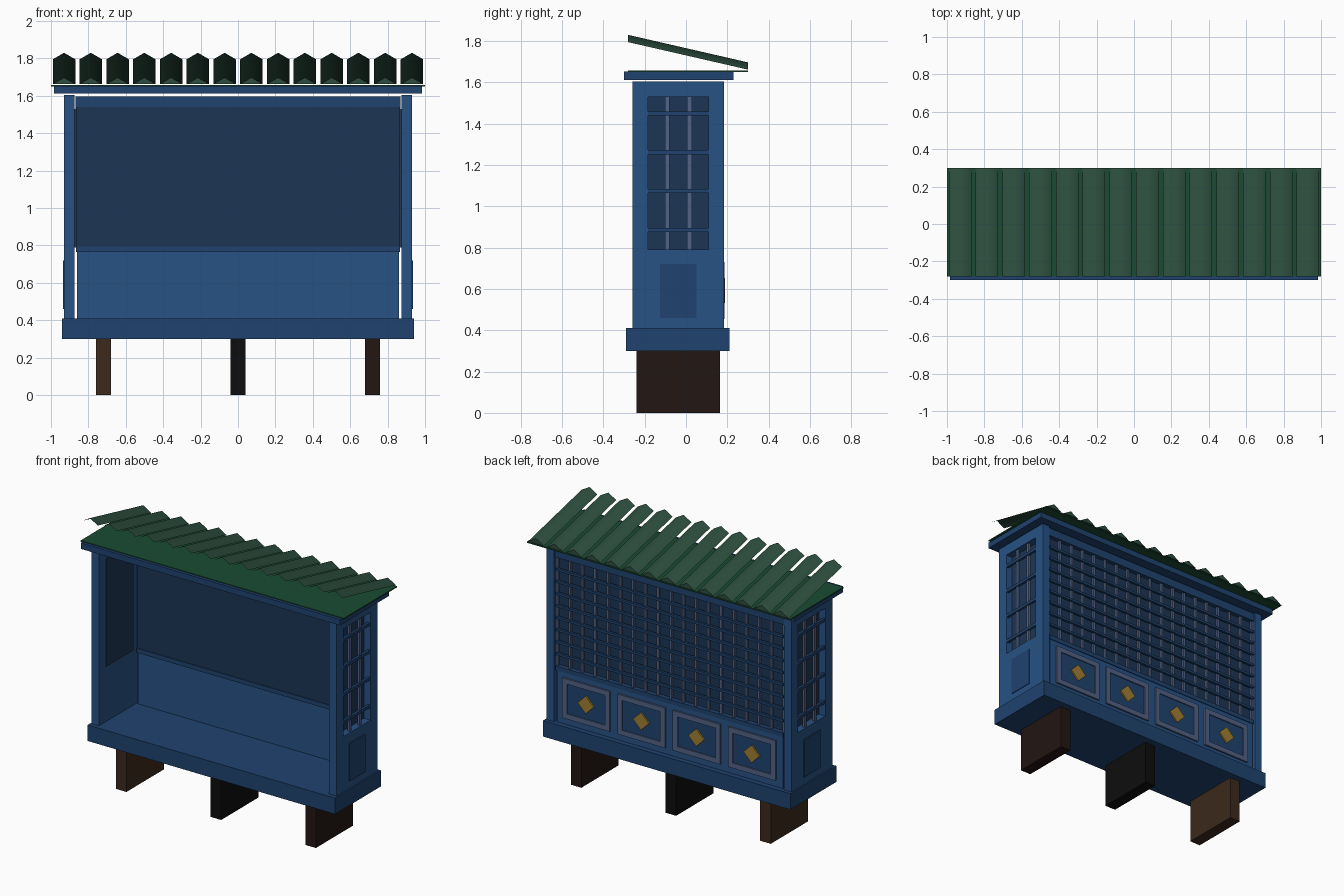
import bpy, bmesh, math
from mathutils import Vector

if "Cube" in bpy.data.objects:
    bpy.data.objects.remove(bpy.data.objects["Cube"])


def material(name, rgb):
    m = bpy.data.materials.new(name)
    m.diffuse_color = (*rgb, 1)
    m.use_nodes = True
    m.node_tree.nodes["Principled BSDF"].inputs["Base Color"].default_value = m.diffuse_color
    return m


BLUE = material("blue", (0.020, 0.085, 0.235))
DEEP = material("deep_blue", (0.014, 0.056, 0.16))
PANE = material("pane_blue", (0.012, 0.036, 0.09))
GREY = material("grey_blue", (0.085, 0.125, 0.24))
GREEN = material("dark_green", (0.010, 0.070, 0.033))
TILE = material("tile_green", (0.025, 0.075, 0.048))
GOLD = material("gold", (0.35, 0.21, 0.03))
WOODS = [material("brown_wood", (0.045, 0.022, 0.012)),
         material("black_wood", (0.004, 0.004, 0.004)),
         material("dark_wood", (0.016, 0.008, 0.006))]


def mesh_object(name, verts, faces, mat):
    me = bpy.data.meshes.new(name)
    me.from_pydata(verts, [], faces)
    me.materials.append(mat)
    ob = bpy.data.objects.new(name, me)
    bpy.context.collection.objects.link(ob)
    return ob


def boxes(name, mat, *extents):
    """One object out of boxes given as (x0, x1, y0, y1, z0, z1)."""
    bm = bmesh.new()
    for x0, x1, y0, y1, z0, z1 in extents:
        vs = bmesh.ops.create_cube(bm, size=1)["verts"]
        mid = Vector((x0 + x1, y0 + y1, z0 + z1)) / 2
        for v in vs:
            v.co = Vector((v.co.x * (x1 - x0), v.co.y * (y1 - y0), v.co.z * (z1 - z0))) + mid
    ob = mesh_object(name, [], [], mat)
    bm.to_mesh(ob.data)
    bm.free()
    return ob


# Legs and base
for x, mat, side in zip((-0.72, 0, 0.72), WOODS, ("left", "middle", "right")):
    boxes(side + "_leg", mat, (x - 0.04, x + 0.04, -0.24, 0.165, 0, 0.30))
boxes("base", DEEP, (-0.94, 0.94, -0.29, 0.21, 0.30, 0.41))

# Side walls with a latticed window and a lower panel
for s, side in ((-1, "left"), (1, "right")):
    def sided(a, b, *rest):
        return (min(s * a, s * b), max(s * a, s * b), *rest)

    boxes(side + "_wall", BLUE,
          sided(0.875, 0.93, -0.26, -0.185, 0.41, 1.605),
          sided(0.875, 0.93, 0.11, 0.185, 0.41, 1.605),
          sided(0.875, 0.93, -0.185, 0.11, 0.41, 0.79),
          sided(0.875, 0.93, -0.185, 0.11, 1.53, 1.605))
    boxes(side + "_window_pane", PANE, sided(0.87, 0.88, -0.185, 0.11, 0.79, 1.53))
    boxes(side + "_window_uprights", GREY,
          *[sided(0.905, 0.92, y - 0.011, y + 0.011, 0.79, 1.54) for y in (-0.09, 0.017)])
    boxes(side + "_window_crossbars", DEEP,
          *[sided(0.91, 0.928, -0.185, 0.11, z - 0.01, z + 0.01)
            for z in (0.885, 1.075, 1.262, 1.45)])
    boxes(side + "_wall_panel", DEEP, sided(0.925, 0.935, -0.125, 0.05, 0.46, 0.72))

# Back wall: lower board, rails and window pane
boxes("back_board", BLUE, (-0.86, 0.86, 0.145, 0.175, 0.41, 0.77))
boxes("back_rails", DEEP, (-0.865, 0.865, 0.135, 0.18, 0.765, 0.795),
      (-0.87, 0.87, 0.135, 0.18, 1.54, 1.597))
boxes("back_pane", PANE, (-0.865, 0.865, 0.14, 0.15, 0.795, 1.54))

# Back lattice
boxes("back_uprights", GREY,
      *[(x - 0.008, x + 0.008, 0.155, 0.17, 0.79, 1.55)
        for x in [-0.862 + 1.724 * i / 18 for i in range(19)]])
boxes("back_crossbars", DEEP,
      *[(-0.865, 0.865, 0.165, 0.182, z - 0.008, z + 0.008)
        for z in [0.795 + 0.745 * i / 9 for i in range(1, 9)]])

# Framed back panels with gold diamonds
for i, x in enumerate((-0.63, -0.21, 0.21, 0.63), 1):
    a, b, w = x - 0.18, x + 0.18, 0.035
    boxes(f"back_frame_{i}", GREY,
          (a, b, 0.172, 0.187, 0.455, 0.455 + w), (a, b, 0.172, 0.187, 0.73 - w, 0.73),
          (a, a + w, 0.172, 0.187, 0.455 + w, 0.73 - w),
          (b - w, b, 0.172, 0.187, 0.455 + w, 0.73 - w))
    boxes(f"back_inset_{i}", DEEP, (a + w, b - w, 0.17, 0.18, 0.455 + w, 0.73 - w))
    d = boxes(f"diamond_{i}", GOLD, (-0.043, 0.043, -0.008, 0.008, -0.043, 0.043))
    d.location = (x, 0.182, 0.592)
    d.rotation_euler.y = math.pi / 4

# Eave board and flat roof sheet
boxes("eave", DEEP, (-0.985, 0.985, -0.30, 0.23, 1.612, 1.653))
boxes("roof_sheet", GREEN, (-1, 1, -0.28, 0.30, 1.65, 1.658))

# Sloping ridged tiles, open at the front and closed at the back
for i in range(14):
    x = -0.93 + 1.86 * i / 13
    profile = ((-0.06, 0), (0, 0.035), (0.06, 0))
    verts = [(x + px, y, z + pz) for y, z in ((-0.28, 1.795), (0.30, 1.662)) for px, pz in profile]
    tile = mesh_object(f"roof_tile_{i + 1}", verts, [(0, 1, 4, 3), (1, 2, 5, 4), (3, 4, 5)], TILE)
    tile.data.polygons[0].use_smooth = tile.data.polygons[1].use_smooth = True
